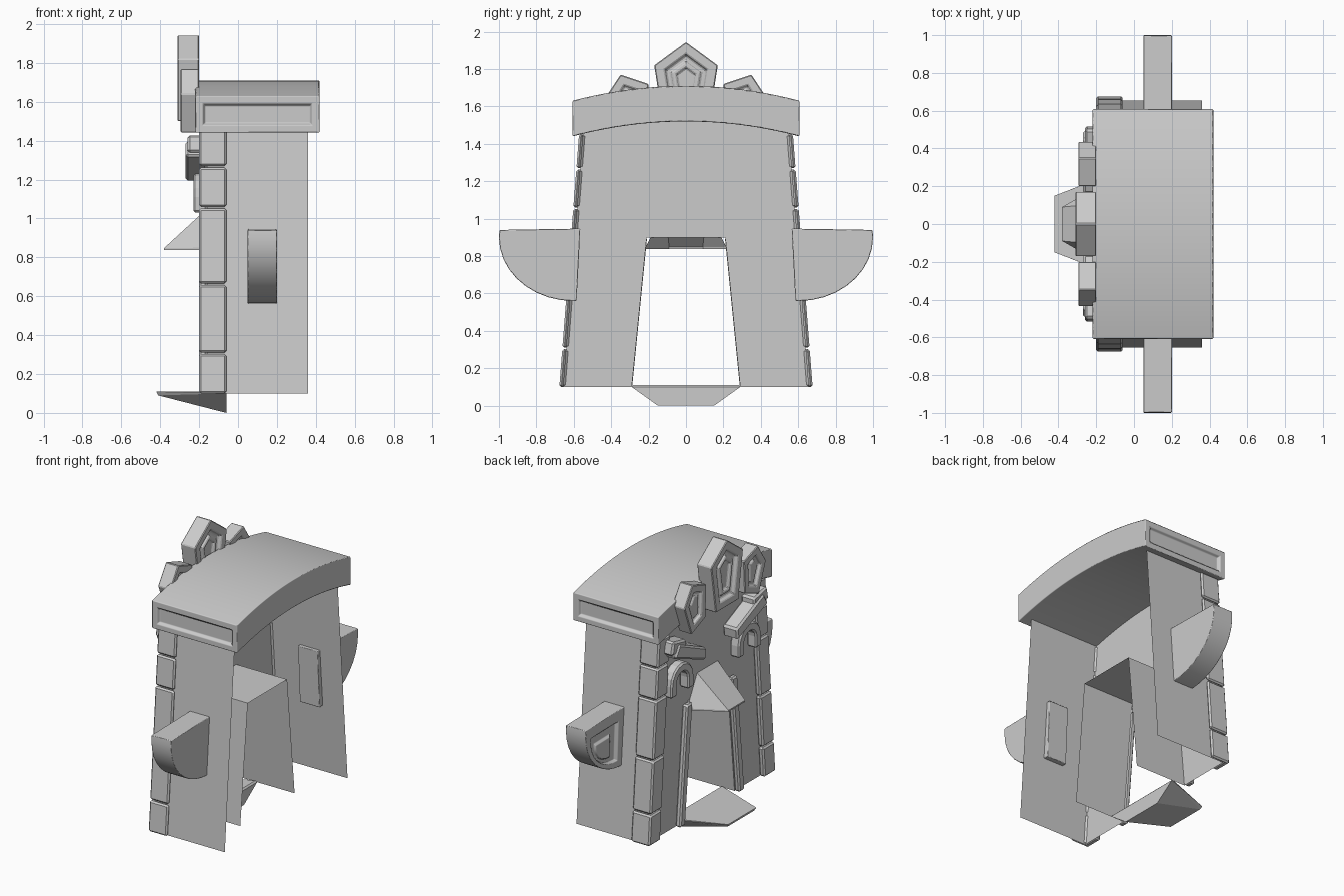
import bpy, bmesh, math
from mathutils import Vector

cube = bpy.data.objects.get("Cube")
if cube:
    bpy.data.objects.remove(cube, do_unlink=True)

stone = bpy.data.materials.new("grey_stone")
stone.use_nodes = True
stone.diffuse_color = (0.6, 0.6, 0.6, 1)
stone.node_tree.nodes["Principled BSDF"].inputs["Base Color"].default_value = (0.6, 0.6, 0.6, 1)


def finish(name, bm, bevel=0, smooth=False):
    mesh = bpy.data.meshes.new(name)
    bm.to_mesh(mesh)
    bm.free()
    obj = bpy.data.objects.new(name, mesh)
    bpy.context.collection.objects.link(obj)
    mesh.materials.append(stone)
    if smooth:
        bpy.ops.object.select_all(action="DESELECT")
        obj.select_set(True)
        bpy.context.view_layer.objects.active = obj
        bpy.ops.object.shade_smooth_by_angle(angle=math.radians(30))
    if bevel:
        mod = obj.modifiers.new("bevel", "BEVEL")
        mod.width = bevel
        mod.segments = 1
        mod.limit_method = "ANGLE"
        mod.angle_limit = math.radians(35)
        mod.harden_normals = smooth


def prism(outline, x0, x1):
    """Extrude a (y, z) outline along x."""
    bm = bmesh.new()
    face = bm.faces.new([bm.verts.new((x0, y, z)) for y, z in outline])
    ext = bmesh.ops.extrude_face_region(bm, geom=[face])
    moved = [v for v in ext["geom"] if isinstance(v, bmesh.types.BMVert)]
    bmesh.ops.translate(bm, verts=moved, vec=(x1 - x0, 0, 0))
    bmesh.ops.recalc_face_normals(bm, faces=bm.faces)
    return bm


def facing(bm, direction):
    return [f for f in bm.faces if f.normal.dot(Vector(direction)) > 0.9]


def inset(bm, direction, *steps):
    """Inset the faces that point along a direction, in (width, depth) steps."""
    faces = facing(bm, direction)
    for width, depth in steps:
        bmesh.ops.inset_region(bm, faces=faces, thickness=width, depth=depth,
                               use_even_offset=True)


def recess(bm, direction, *steps):
    """Shrink the face that points along a direction, in (scale, depth) steps."""
    face = facing(bm, direction)[0]
    for scale, depth in steps:
        bmesh.ops.inset_region(bm, faces=[face], thickness=0)
        centre = face.calc_center_median()
        for v in face.verts:
            v.co = centre + (v.co - centre) * scale + Vector(direction) * depth


def sheet(name, *polygons):
    bm = bmesh.new()
    for poly in polygons:
        bm.faces.new([bm.verts.new(p) for p in poly])
    bmesh.ops.remove_doubles(bm, verts=bm.verts, dist=0.0001)
    finish(name, bm)


def hull(name, half, open_back=False):
    """Convex solid from points mirrored across y = 0."""
    bm = bmesh.new()
    for x, y, z in half:
        for s in (1, -1):
            bm.verts.new((x, s * y, z))
    bmesh.ops.convex_hull(bm, input=bm.verts)
    bmesh.ops.recalc_face_normals(bm, faces=bm.faces)
    if open_back:
        bmesh.ops.delete(bm, geom=facing(bm, (1, 0, 0)), context="FACES")
    finish(name, bm)


def wall_y(z):
    return 0.655 - 0.078 * (z - 0.1)


PANEL, BACK = -0.16, 0.36
SIDES = ((1, "left"), (-1, "right"))

# Face wall with the doorway notch
face = [(-0.29, 0.1), (-wall_y(0.1), 0.1), (-wall_y(1.47), 1.47), (0, 1.6),
        (wall_y(1.47), 1.47), (wall_y(0.1), 0.1), (0.29, 0.1), (0.21, 0.9), (-0.21, 0.9)]
sheet("face_wall", [(PANEL, y, z) for y, z in face])

# Door tunnel
path = [(-0.29, 0.1), (-0.21, 0.9), (0.21, 0.9), (0.29, 0.1)]
sheet("door_tunnel", *[
    [(PANEL, *a), (PANEL, *b), (0.22, *b), (0.22, *a)]
    for a, b in zip(path, path[1:])])

# Arched roof slab with recessed end panels
N = 20
arc = [(-0.608 + 1.216 * i / N, 0.08 * (1 - (2 * i / N - 1) ** 2)) for i in range(N + 1)]
roof = prism([(y, 1.44 + h) for y, h in arc] + [(y, 1.63 + h) for y, h in reversed(arc)],
             -0.22, 0.42)
for s, side in SIDES:
    inset(roof, (0, s, 0), (0.04, 0), (0.01, -0.018))
finish("roof", roof, 0.006, True)

# Large crest gem
gem = prism([(0, 1.945), (0.17, 1.82), (0.12, 1.5), (-0.12, 1.5), (-0.17, 1.82)], -0.31, -0.2)
for d in (1, -1):
    inset(gem, (d, 0, 0), (0.05, 0), (0.01, -0.025), (0.02, 0), (0.008, 0.015),
          (0.02, 0), (0.006, -0.015))
finish("crest_gem", gem, 0.005)

# Door hood and doorstep
hull("door_hood", [(PANEL, 0.11, 1.05), (PANEL, 0.215, 0.85), (PANEL, 0.215, 0.838),
                   (-0.38, 0.09, 0.848), (-0.38, 0.09, 0.838)], True)
hull("doorstep", [(-0.06, 0.29, 0.1), (-0.07, 0.285, 0.11), (-0.42, 0.15, 0.11),
                  (-0.41, 0.14, 0.09), (-0.06, 0.15, 0)])

for s, side in SIDES:
    # Side wall
    low, high = s * wall_y(0.1), s * wall_y(1.48)
    sheet(side + "_wall", [(PANEL, low, 0.1), (BACK, low, 0.1),
                           (BACK, high, 1.48), (PANEL, high, 1.48)])

    # Corner stones, L-shaped in plan and wrapped around the wall edge
    levels = [0.1, 0.31, 0.665, 1.06, 1.27, 1.46]
    plan = [(-0.2, 0.022), (-0.06, 0.022), (-0.06, 0), (PANEL, 0), (PANEL, -0.1), (-0.2, -0.1)]
    for i, (a, b) in enumerate(zip(levels, levels[1:])):
        bm = bmesh.new()
        rings = [[bm.verts.new((x, s * (wall_y(z) + d), z)) for x, d in plan]
                 for z in (a, b - 0.008)]
        for ring in rings:
            bm.faces.new(ring)
        for k in range(len(plan)):
            bm.faces.new((rings[0][k - 1], rings[0][k], rings[1][k], rings[1][k - 1]))
        bmesh.ops.recalc_face_normals(bm, faces=bm.faces)
        finish(f"{side}_corner_stone_{i + 1}", bm, 0.01)

    # Door jamb
    jamb = prism([(s * y, z) for y, z in
                  ((0.288, 0.1), (0.345, 0.1), (0.27, 0.9), (0.208, 0.9))], -0.2, PANEL)
    finish(side + "_door_jamb", jamb, 0.01)

    # Half-round wing with an inset front
    curve = [(0.6 + 0.4 * math.cos(t), 0.9 - 0.34 * math.sin(t))
             for t in (math.pi / 2 * i / 9 for i in range(10))]
    wing = prism([(s * y, z) for y, z in
                  [(0.565, 0.947), (0.997, 0.94)] + curve + [(0.585, 0.56)]], 0.05, 0.2)
    recess(wing, (-1, 0, 0), (0.68, 0), (0.9, -0.02), (0.65, 0), (0.85, 0.015))
    finish(side + "_wing", wing, 0.008, True)

    # Small tilted gem
    small = prism([(s * y, z) for y, z in
                   ((0.35, 1.77), (0.2, 1.72), (0.21, 1.5), (0.36, 1.44), (0.435, 1.64))],
                  -0.295, -0.2)
    for d in (1, -1):
        inset(small, (d, 0, 0), (0.045, 0), (0.008, -0.02), (0.015, 0), (0.006, 0.012))
    finish(side + "_gem", small, 0.005)

    # Slanted brow with a raised outer block
    brow = prism([(s * y, z) for y, z in
                  ((0.17, 1.19), (0.16, 1.27), (0.45, 1.4), (0.5, 1.32))], -0.27, PANEL)
    finish(side + "_brow", brow, 0.012)
    block = prism([(s * y, z) for y, z in
                   ((0.36, 1.33), (0.36, 1.4), (0.5, 1.43), (0.52, 1.34))], -0.26, PANEL)
    finish(side + "_brow_block", block, 0.012)

    # Eye arch
    angles = [math.pi * i / 8 for i in range(9)]
    ring = [(0.36 + 0.12 * math.cos(t), 1.11 + 0.12 * math.sin(t)) for t in angles]
    hole = [(0.36 + 0.06 * math.cos(t), 1.11 + 0.06 * math.sin(t)) for t in reversed(angles)]
    arch = prism([(s * y, z) for y, z in
                  [(0.48, 1.03)] + ring + [(0.24, 1.03), (0.3, 1.03)] + hole + [(0.42, 1.03)]],
                 -0.23, PANEL)
    finish(side + "_eye_arch", arch, 0.01)
